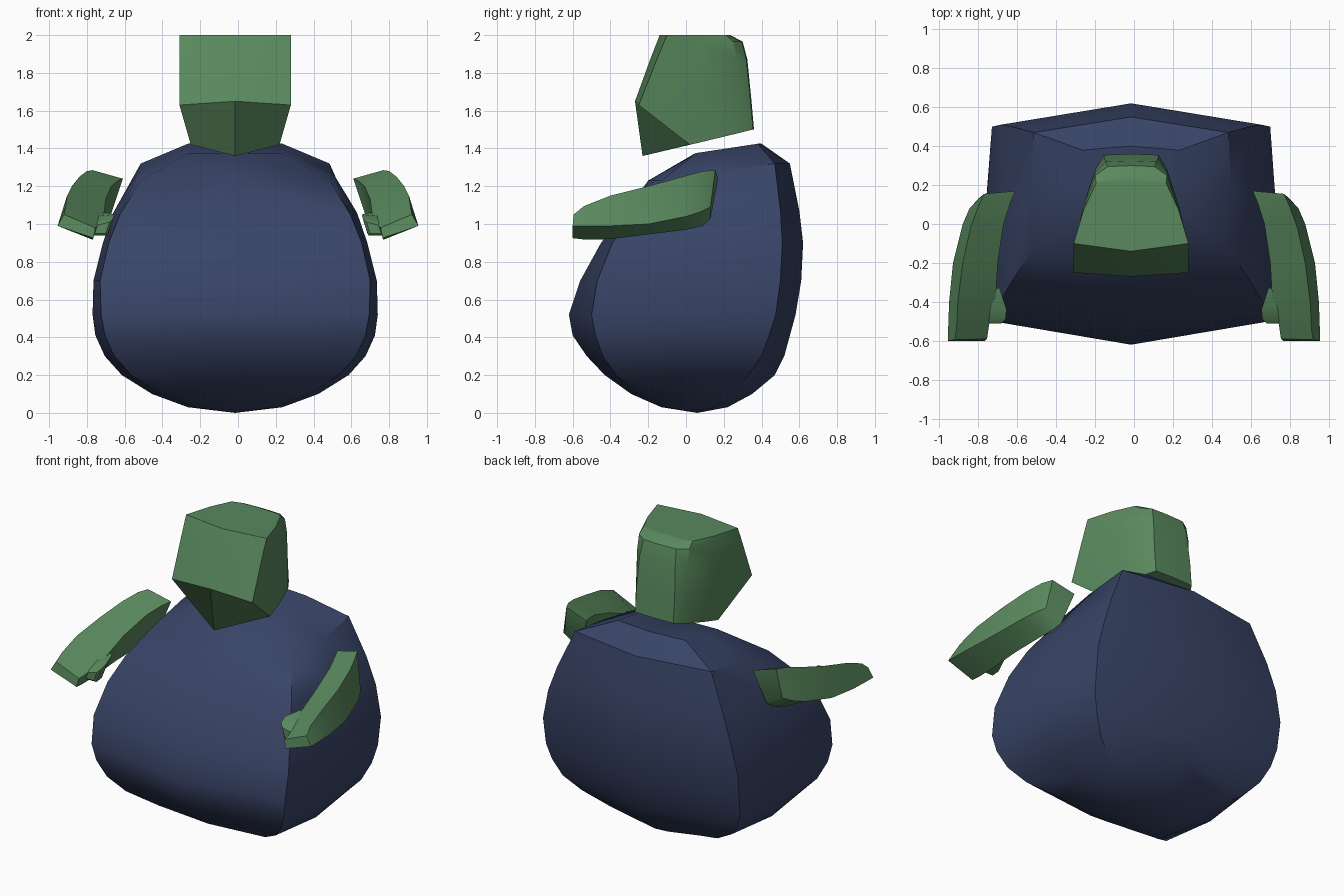
import bpy, math
from mathutils import Vector


def material(name, rgb):
    m = bpy.data.materials.new(name)
    m.diffuse_color = (*rgb, 1)
    return m


green = material("leaf green", (0.10, 0.25, 0.11))
navy = material("navy blue", (0.04, 0.058, 0.135))


def loft(name, rings, mat, angle=30, tip=None):
    """Skin a stack of closed rings; cap the ends, optionally with a tip point."""
    n = len(rings[0])
    verts = [p for r in rings for p in r]
    faces = [tuple(range(n))]
    for i in range(len(rings) - 1):
        for j in range(n):
            k = (j + 1) % n
            faces.append((i * n + j, (i + 1) * n + j, (i + 1) * n + k, i * n + k))
    last = (len(rings) - 1) * n
    if tip:
        verts.append(tip)
        faces += [(last + j, len(verts) - 1, last + (j + 1) % n) for j in range(n)]
    else:
        faces.append(tuple(last + j for j in reversed(range(n))))
    me = bpy.data.meshes.new(name)
    me.from_pydata(verts, [], faces)
    me.materials.append(mat)
    ob = bpy.data.objects.new(name, me)
    bpy.context.collection.objects.link(ob)
    bpy.ops.object.select_all(action='DESELECT')
    ob.select_set(True)
    bpy.context.view_layer.objects.active = ob
    bpy.ops.object.mode_set(mode='EDIT')
    bpy.ops.mesh.select_all(action='SELECT')
    bpy.ops.mesh.normals_make_consistent(inside=False)
    bpy.ops.object.mode_set(mode='OBJECT')
    bpy.ops.object.shade_smooth_by_angle(angle=math.radians(angle))
    return ob


def mirrored(half):
    """Close a front-to-back half ring whose first and last points lie on x = 0."""
    return half + [(-x, y, z) for x, y, z in half[-2:0:-1]]


CX = -0.015  # body and head sit slightly off centre

# Body: z front, z back, corner width, side width, then y of
# front centre, front corner, back corner, back centre
body_rows = [
    (1.375, 1.425, .25, .25, .06, .05, .38, .40),
    (1.23, 1.32, .50, .515, -.20, -.13, .47, .55),
    (1.05, 1.07, .61, .645, -.33, -.29, .50, .60),
    (.90, .90, .67, .70, -.45, -.39, .51, .62),
    (.70, .70, .715, .75, -.56, -.47, .50, .61),
    (.52, .52, .71, .755, -.62, -.50, .475, .58),
    (.41, .41, .69, .74, -.60, -.48, .44, .55),
    (.30, .30, .64, .69, -.525, -.44, .40, .52),
    (.20, .20, .55, .60, -.43, -.37, .33, .47),
    (.10, .10, .39, .44, -.29, -.25, .25, .35),
    (.03, .03, .21, .25, -.13, -.11, .15, .22),
]


def body_ring(zf, zb, wc, ws, yf, yfc, ybc, yb):
    zm = (zf + zb) / 2
    return mirrored([(0, yf, zf), (wc, yfc, zf), (ws, (yfc + ybc) / 2, zm),
                     (wc, ybc, zb), (0, yb, zb)])


body = loft("body", [body_ring(*r) for r in body_rows], navy, 32, (0, .06, 0))
body.location.x = CX

# Head: tapered block with a rounded crown at the back and a pointed chin
head_rings = [mirrored(h) for h in (
    [(0, -.14, 2), (.295, -.10, 2), (.245, .07, 2), (.18, .21, 2), (.11, .23, 2), (0, .235, 2)],
    [(0, -.155, 1.96), (.295, -.118, 1.96), (.245, .08, 1.965), (.185, .25, 1.965),
     (.12, .295, 1.965), (0, .30, 1.965)],
    [(0, -.19, 1.87), (.295, -.155, 1.87), (.25, .08, 1.87), (.185, .27, 1.87),
     (.13, .32, 1.87), (0, .325, 1.87)],
    [(0, -.27, 1.65), (.295, -.25, 1.63), (.25, .08, 1.65), (.185, .28, 1.67),
     (.14, .34, 1.67), (0, .345, 1.67)],
    [(0, -.23, 1.36), (.235, .02, 1.42), (.22, .12, 1.443), (.18, .29, 1.484),
     (.14, .355, 1.5), (0, .36, 1.5)],
)]
head = loft("head", head_rings, green, 32)
head.location.x = CX

# Arms: tilted slab section (inner top, outer top, outer bottom, inner bottom)
arm_rings = [
    [(.61, .17, 1.24), (.77, .155, 1.285), (.80, .13, 1.09), (.68, .13, 1.03)],
    [(.635, .11, 1.23), (.80, .09, 1.28), (.845, .08, 1.065), (.71, .09, .99)],
    [(.67, 0, 1.20), (.84, -.02, 1.25), (.88, 0, 1.04), (.735, 0, .97)],
    [(.70, -.2, 1.13), (.88, -.2, 1.20), (.93, -.2, 1.0), (.76, -.2, .945)],
    [(.71, -.38, 1.05), (.905, -.4, 1.15), (.95, -.4, .99), (.77, -.4, .92)],
    [(.745, -.52, .99), (.912, -.54, 1.095), (.955, -.54, .99), (.77, -.53, .917)],
    [(.755, -.59, .98), (.92, -.595, 1.05), (.955, -.6, .99), (.765, -.6, .925)],
]
# Thumbs: short wedge on the inner edge of each hand
thumb_rings = [
    [(.69, -.33, 1.06), (.78, -.33, 1.06), (.79, -.36, .96), (.72, -.36, .97)],
    [(.655, -.44, 1.05), (.76, -.42, 1.04), (.78, -.44, .94), (.685, -.45, .95)],
    [(.66, -.49, 1.03), (.76, -.50, 1.0), (.77, -.50, .94), (.69, -.50, .94)],
    [(.68, -.51, 1.01), (.76, -.51, .99), (.77, -.51, .95), (.70, -.51, .95)],
]
for side, s in (("left", -1), ("right", 1)):
    for part, rings in (("arm", arm_rings), ("thumb", thumb_rings)):
        loft(f"{side}_{part}", [[(s * x, y, z) for x, y, z in r] for r in rings], green, 40)
